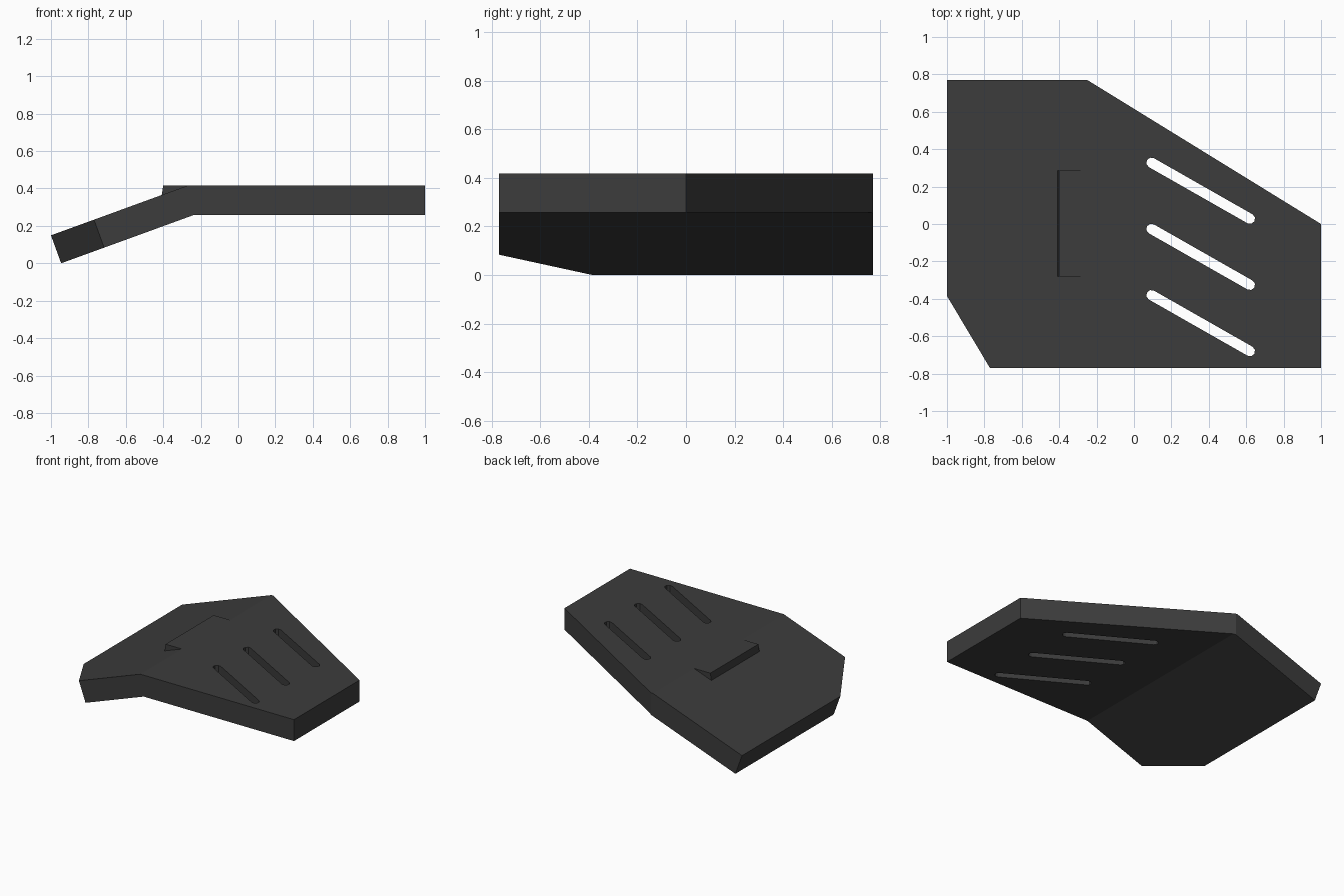
import bpy, bmesh, math
from mathutils import Vector

cube = bpy.data.objects.get("Cube")
if cube:
    bpy.data.objects.remove(cube, do_unlink=True)

GREY = (0.045, 0.045, 0.045, 1)
mat = bpy.data.materials.new("charcoal grey")
mat.use_nodes = True
mat.diffuse_color = GREY
bsdf = mat.node_tree.nodes["Principled BSDF"]
bsdf.inputs["Base Color"].default_value = GREY

TILT = math.radians(20)
HALF_Y = 0.77
TOP, BOTTOM = 0.417, 0.258
THICK = TOP - BOTTOM


def add_prism(bm, points, offset):
    """Extrude a closed outline along an offset vector."""
    face = bm.faces.new([bm.verts.new(p) for p in points])
    ext = bmesh.ops.extrude_face_region(bm, geom=[face])
    moved = [v for v in ext["geom"] if isinstance(v, bmesh.types.BMVert)]
    bmesh.ops.translate(bm, verts=moved, vec=offset)


def slice_off(bm, point, normal):
    """Cut away the side the normal points to and cap the opening."""
    geom = bm.verts[:] + bm.edges[:] + bm.faces[:]
    cut = bmesh.ops.bisect_plane(bm, geom=geom, plane_co=point,
                                 plane_no=normal, clear_outer=True)
    edges = [e for e in cut["geom_cut"] if isinstance(e, bmesh.types.BMEdge)]
    bmesh.ops.contextual_create(bm, geom=edges)


def finish(bm, name):
    bmesh.ops.recalc_face_normals(bm, faces=bm.faces[:])
    mesh = bpy.data.meshes.new(name)
    bm.to_mesh(mesh)
    bm.free()
    mesh.materials.append(mat)
    obj = bpy.data.objects.new(name, mesh)
    bpy.context.collection.objects.link(obj)
    return obj


# Bent plate: side profile with a mitred bend
foot = Vector((-1 + THICK * math.sin(TILT), 0))
bend = Vector((foot.x + BOTTOM / math.tan(TILT), BOTTOM))
heel = Vector((-1, THICK * math.cos(TILT)))
bend_top = Vector((bend.x - THICK * math.tan(TILT / 2), TOP))
profile = [foot, bend, (1, BOTTOM), (1, TOP), bend_top, heel]
bm = bmesh.new()
add_prism(bm, [(x, -HALF_Y, z) for x, z in profile], (0, 2 * HALF_Y, 0))

# Long diagonal at the back, square to the flat part
back_edge = Vector((1.25, -HALF_Y, 0))
slice_off(bm, (1, 0, 0), Vector((0, 0, 1)).cross(back_edge))

# Front corner cut, square to the sloping part
slope_up = Vector((-math.sin(TILT), 0, math.cos(TILT)))
corner_edge = Vector((0.23, -0.385, 0.23 * math.tan(TILT)))
slice_off(bm, (-1, -0.385, heel.y), corner_edge.cross(slope_up))
plate = finish(bm, "bent_plate")

# Three slanted slots with rounded ends
bm = bmesh.new()
start, end = Vector((0.093, 0.328)), Vector((0.62, 0.028))
heading = math.atan2(end.y - start.y, end.x - start.x)
radius = 0.0275
for row in range(3):
    outline = []
    for centre, base in ((end, -90), (start, 90)):
        for k in range(5):
            a = heading + math.radians(base + 45 * k)
            outline.append((centre.x + radius * math.cos(a),
                            centre.y + radius * math.sin(a) - 0.354 * row, 0.2))
    add_prism(bm, outline, (0, 0, 0.3))
cutter = finish(bm, "slot_cutter")
cutter.hide_render = True

mod = plate.modifiers.new("slots", "BOOLEAN")
mod.operation = "DIFFERENCE"
mod.solver = "EXACT"
mod.object = cutter
bpy.context.view_layer.objects.active = plate
bpy.ops.object.modifier_apply(modifier=mod.name)
bpy.data.objects.remove(cutter, do_unlink=True)

# Wedge-shaped lip, level with the flat part
bm = bmesh.new()
lip = [(-0.412, 0.34), (-0.4, TOP), bend_top, (bend_top.x, 0.34)]
add_prism(bm, [(x, -0.28, z) for x, z in lip], (0, 0.565, 0))
finish(bm, "raised_lip")
